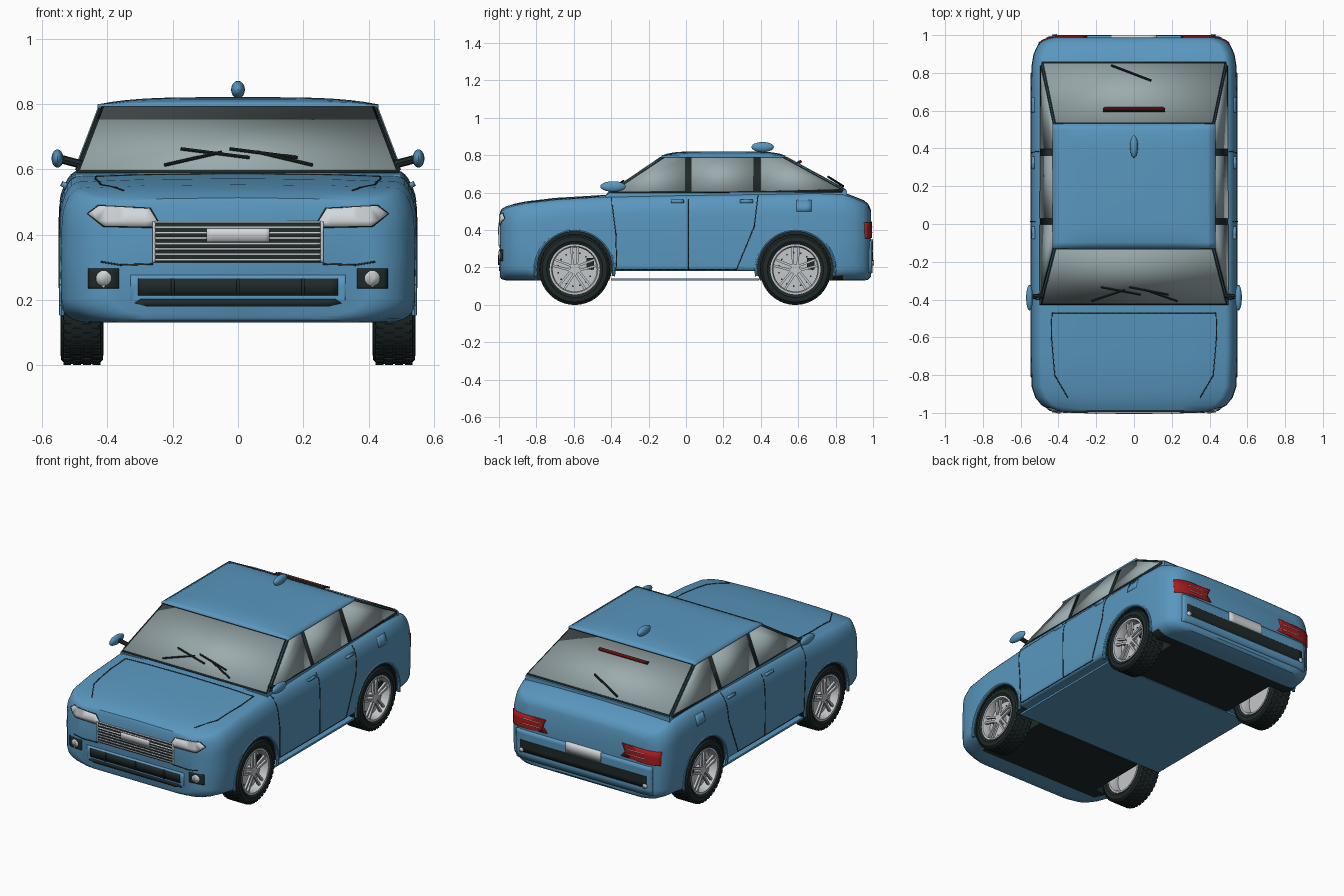
import bpy, bmesh, math
from mathutils import Vector, Matrix
from mathutils.bvhtree import BVHTree

if "Cube" in bpy.data.objects:
    bpy.data.objects.remove(bpy.data.objects["Cube"])

def mat(name, r, g, b):
    m = bpy.data.materials.new(name)
    m.diffuse_color = (r, g, b, 1)
    m.use_nodes = True
    m.node_tree.nodes["Principled BSDF"].inputs["Base Color"].default_value = m.diffuse_color
    return m

BLUE = mat("body_blue", .10, .31, .52)
BLACK = mat("rubber_black", .014, .022, .022)
GLASS = mat("glass_grey", .33, .41, .42)
SILVER = mat("silver", .55, .57, .60)
LAMP = mat("lamp_white", .66, .69, .71)
RED = mat("lamp_red", .38, .012, .012)

def smooth(bm, angle=.6):
    for f in bm.faces:
        f.smooth = True
    for e in bm.edges:
        e.smooth = e.calc_face_angle(0) < angle

def add(name, bm, m, mirror=False, solid=0):
    bmesh.ops.recalc_face_normals(bm, faces=bm.faces[:])
    smooth(bm)
    me = bpy.data.meshes.new(name)
    bm.to_mesh(me)
    me.materials.append(m)
    ob = bpy.data.objects.new(name, me)
    bpy.context.collection.objects.link(ob)
    if solid:
        s = ob.modifiers.new("thickness", 'SOLIDIFY')
        s.thickness, s.offset = solid, 0
    if mirror:
        ob.modifiers.new("mirror", 'MIRROR')
    return ob

def box(bm, c, s, rot=Matrix()):
    bmesh.ops.create_cube(bm, size=1, matrix=rot @ Matrix.Translation(c) @ Matrix.Diagonal((*s, 1)))

def rod(bm, p, q, r, n=8):
    p, q = Vector(p), Vector(q)
    d = q - p
    bmesh.ops.create_cone(bm, cap_ends=True, segments=n, radius1=r, radius2=r, depth=d.length,
        matrix=Matrix.Translation((p + q) / 2) @ d.to_track_quat('Z', 'Y').to_matrix().to_4x4())

def rods(name, segs, r, m, mirror=False):
    bm = bmesh.new()
    for p, q in segs:
        rod(bm, p, q, r)
    return add(name, bm, m, mirror)

def ball(name, c, s, m, mirror=False):
    bm = bmesh.new()
    bmesh.ops.create_uvsphere(bm, u_segments=24, v_segments=14, radius=1,
        matrix=Matrix.Translation(c) @ Matrix.Diagonal((*s, 1)))
    return add(name, bm, m, mirror)

# lower body: rounded sections lofted along y
def section(y, w, zb, zt, a):
    half = [(0, zb), ((w - a) / 2, zb)]
    b = .07 if a > .05 else .03
    for i in range(6):
        t = math.pi / 2 * i / 5
        half.append((w - a + a * math.sin(t), zb + b - b * math.cos(t)))
    half.append((w + .002, (zb + zt) / 2))
    for i in range(8):
        t = math.pi / 2 * i / 7
        half.append((w - .06 + .06 * math.cos(t), zt - .13 + .12 * math.sin(t)))
    half += [((w - .06) * .6, zt - .003), (0, zt)]
    return [(x, y, z) for x, z in half] + [(-x, y, z) for x, z in half[-2:0:-1]]

stations = [(-.995, .40, .15, .495, .15), (-.987, .44, .138, .513, .15), (-.96, .487, .13, .527, .14),
    (-.92, .52, .13, .54, .14), (-.86, .54, .13, .553, .12), (-.7, .545, .13, .572, .05),
    (-.45, .545, .13, .587, .03), (-.41, .545, .13, .59, .02), (-.395, .545, .18, .59, .02),
    (0, .547, .18, .597, .02), (.38, .545, .18, .602, .02), (.395, .545, .13, .602, .02),
    (.7, .545, .13, .607, .05), (.84, .54, .13, .602, .1), (.90, .53, .13, .58, .1),
    (.95, .507, .13, .56, .1), (.975, .475, .135, .54, .1), (.988, .43, .15, .51, .1)]
bm = bmesh.new()
rings = [[bm.verts.new(p) for p in section(*s)] for s in stations]
n = len(rings[0])
for A, B in zip(rings, rings[1:]):
    for i in range(n):
        bm.faces.new((A[i], A[(i + 1) % n], B[(i + 1) % n], B[i]))
bm.faces.new(rings[0])
bm.faces.new(rings[-1])
bmesh.ops.recalc_face_normals(bm, faces=bm.faces[:])
surf = BVHTree.FromBMesh(bm)
body = add("body_shell", bm, BLUE)

# wheel arch openings
WY = (-.595, .585)
bm = bmesh.new()
for y in WY:
    for s in (-1, 1):
        rod(bm, (s * .37, y, .19), (s * .7, y, .19), .205, 48)
cutter = add("arch_cutter", bm, BLACK)
cutter.hide_render = True
bo = body.modifiers.new("arches", 'BOOLEAN')
bo.operation, bo.object, bo.solver = 'DIFFERENCE', cutter, 'EXACT'
me = bpy.data.meshes.new_from_object(body.evaluated_get(bpy.context.evaluated_depsgraph_get()))
body.modifiers.clear()
body.data = me
bpy.data.objects.remove(cutter)
bm = bmesh.new()
bm.from_mesh(me)
smooth(bm)
bm.to_mesh(me)
me.materials.clear()
me.materials.append(BLUE)
me.materials.append(BLACK)
for p in me.polygons:  # dark wheel wells and rear underside
    c = p.center
    well = abs(c.x) < .53 and min(math.hypot(c.y - y, c.z - .19) for y in WY) < .212
    under = p.normal.z < -.8 and .36 < c.y < .86
    p.material_index = 1 if well or under else 0

bm = bmesh.new()
box(bm, (0, -.005, .136), (1.04, .79, .012))
add("floor_plate", bm, BLUE)
for y in WY:
    arc = [(.54, y + .21 * math.cos(t), .19 + .21 * math.sin(t)) for t in
           [math.radians(-10 + 200 * i / 24) for i in range(25)]]
    rods("arch_flare", list(zip(arc, arc[1:])), .009, BLUE, True)

# cabin hull, roof and windows
def sx(z): return .50 - .381 * (z - .585)
def fy(z): return -.43 + (z - .585) / .21 * .31
def ry(z): return .86 - (z - .61) / .185 * .34

bm = bmesh.new()
pts = [(.5, -.43, .55), (.4905, .86, .55), (.5, -.43, .585), (.4905, .86, .61), (.42, -.12, .795), (.42, .52, .795)]
for x, y, z in pts:
    bm.verts.new((x, y, z))
    bm.verts.new((-x, y, z))
bmesh.ops.convex_hull(bm, input=bm.verts[:])
add("cabin_hull", bm, BLUE)

bm = bmesh.new()
bmesh.ops.create_grid(bm, x_segments=20, y_segments=20, size=1)
for v in bm.verts:
    u, w = v.co.x, v.co.y
    v.co = (.43 * u, .2 + .33 * w, .793 + .022 * (1 - u ** 4) * (1 - w ** 6))
add("roof", bm, BLUE, solid=.012)

def plate(name, pts, m, off, mirror=False):
    bm = bmesh.new()
    f = bm.faces.new([bm.verts.new(p) for p in pts])
    f.normal_update()
    d = f.normal * (1 if f.normal.dot(f.calc_center_median() - Vector((0, .2, .6))) > 0 else -1)
    bmesh.ops.translate(bm, verts=bm.verts[:], vec=d * off)
    return add(name, bm, m, mirror, .006)

def pane(name, fn, z0, z1, inset, m, off):
    plate(name, [(s * (sx(z) - inset), fn(z), z) for s, z in ((-1, z0), (1, z0), (1, z1), (-1, z1))], m, off)

pane("windshield_seal", fy, .588, .792, .004, BLACK, .001)
pane("windshield", fy, .594, .786, .012, GLASS, .004)
pane("rear_window_seal", ry, .613, .792, .002, BLACK, .001)
pane("rear_window", ry, .618, .787, .010, GLASS, .004)
side = lambda yz: [(sx(z), y, z) for y, z in yz]
plate("side_window_seal", side([(-.405, .597), (-.118, .791), (.518, .791), (.84, .615), (.835, .602)]), BLACK, .001, True)
for yz in ([(-.385, .604), (-.11, .786), (-.002, .786), (-.002, .604)],
           [(.03, .786), (.362, .786), (.362, .606), (.03, .604)],
           [(.397, .786), (.512, .786), (.822, .617), (.397, .606)]):
    plate("side_window", side(yz), GLASS, .004, True)

# surface details projected on the body
def decal(name, polys, axis, sign, m, t=.008, mirror=False):
    bm = bmesh.new()
    for p in polys:
        bm.faces.new([bm.verts.new((u, v, 0)) for u, v in p])
    for k in range(-26, 27):
        for no in ((1, 0, 0), (0, 1, 0)):
            bmesh.ops.bisect_plane(bm, geom=bm.verts[:] + bm.edges[:] + bm.faces[:],
                plane_co=Vector(no) * (k * .04 + .003), plane_no=no)
    for v in bm.verts:
        c = [v.co.x, v.co.y]
        c.insert(axis, sign * 2)
        d = Vector((0, 0, 0))
        d[axis] = -sign
        hit = surf.ray_cast(Vector(c), d)[0]
        if hit is None:
            c[axis] = sign * .9
            hit = surf.find_nearest(Vector(c))[0]
        v.co = hit
    return add(name, [bm][0], m, mirror, t)

def rect(x0, x1, z0, z1): return [(x0, z0), (x1, z0), (x1, z1), (x0, z1)]
def disc(x, z, r): return [(x + r * math.cos(i * math.pi / 10), z + r * math.sin(i * math.pi / 10)) for i in range(20)]
def strips(pts, w=.0025):
    out = []
    for p, q in zip(pts, pts[1:]):
        p, q = Vector(p), Vector(q)
        o = (q - p).orthogonal().normalized() * w
        out.append([p + o, q + o, q - o, p - o])
    return out

# front face
F, R = (1, -1), (1, 1)
decal("grille", [rect(-.258, .258, .315, .44)], *F, BLACK, .006)
decal("grille_bars", [rect(-.255, .255, z, z + .006) for z in [.32 + .0165 * i for i in range(8)]], *F, SILVER, .014)
decal("grille_frame", [rect(-.262, -.253, .315, .44), rect(.253, .262, .315, .44)], *F, SILVER, .014)
decal("front_plate", [rect(-.097, .097, .377, .419)], *F, LAMP, .02)
lamp = [(.26, .424), (.247, .44), (.272, .48), (.425, .487), (.457, .463), (.41, .427)]
decal("headlight_seal", [[(.353 + (x - .353) * 1.05, .456 + (z - .456) * 1.12) for x, z in lamp]], *F, BLACK, .004, True)
decal("headlight", [lamp], *F, LAMP, .01, True)
decal("fog_housing", [rect(.365, .457, .235, .296)], *F, BLACK, .008, True)
decal("fog_lamp", [disc(.411, .266, .023)], *F, LAMP, .016, True)
decal("intake_surround", [rect(-.33, .33, .203, .277)], *F, BLUE, .008)
decal("lower_intake", [rect(-.306, .306, .213, .266)], *F, BLACK, .012)
decal("intake_bars", [rect(x - .005, x + .005, .213, .266) for x in (-.2, 0, .2)], *F, BLACK, .022)
decal("lip_slot", [[(-.318, .19), (-.28, .18), (.28, .18), (.318, .19), (.3, .202), (-.3, .202)]], *F, BLACK)
decal("bumper_crease", strips([(.26, .31), (.36, .307), (.42, .317)]), *F, BLACK, .004, True)

# rear face
decal("rear_bumper", [rect(-.46, .46, .17, .345)], *R, BLUE, .02)
decal("bumper_band", [rect(-.43, .43, .215, .285)], *R, BLACK, .026)
decal("rear_plate", [rect(-.12, .12, .29, .352)], *R, LAMP, .026)
tail = [(.25, .365), (.5, .355), (.503, .44), (.26, .445), (.28, .40)]
decal("taillight", [tail], *R, RED, .012, True)
decal("taillight_lines", [rect(.29, .42, z, z + .004) for z in (.385, .415)], *R, SILVER, .016, True)
decal("rear_reflector", [disc(.42, .225, .014)], *R, SILVER, .034, True)

# panel seams, handles, fuel flap
decal("hood_seam", strips([(0, -.47), (.435, -.47), (.437, -.6), (.42, -.8), (.35, -.92)]), 2, 1, BLACK, .004, True)
decal("door_seams", strips([(-.4, .575), (-.375, .38), (-.37, .19)]) + strips([(.014, .59), (.014, .19)])
      + strips([(.385, .585), (.365, .42), (.27, .19)]) + strips([(-.37, .19), (.27, .19)]), 0, 1, BLACK, .004, True)
decal("fuel_flap", [rect(.59, .67, .5, .56)], 0, 1, BLUE, .006, True)
decal("door_handles", [rect(-.08, -.012, .544, .558), rect(.29, .358, .544, .558)], 0, 1, BLUE, .026, True)

# mirrors, fin, wipers, brake light
ball("mirror_housing", (.553, -.39, .633), (.018, .068, .028), BLUE, True)
rods("mirror_arm", [((.48, -.38, .615), (.545, -.385, .632))], .013, BLACK, True)
ball("roof_fin", (0, .41, .844), (.021, .06, .027), BLUE)
def on(fn, off, x, z): return (x, fn(z) + off, z + .008)
wip = [((-.225, .605), (-.05, .645)), ((-.175, .655), (.035, .628)), ((-.025, .655), (.182, .628)), ((.06, .645), (.228, .605))]
rods("front_wipers", [(on(fy, -.008, *p), on(fy, -.008, *q)) for p, q in wip], .005, BLACK)
rods("rear_wiper", [((-.12, .84, .635), (.09, .76, .685))], .006, BLACK)
rods("brake_light_base", [((-.165, .604, .762), (.165, .604, .762))], .01, BLACK)
rods("brake_light", [((-.155, .612, .766), (.155, .612, .766))], .008, RED)

# wheels
def lathe(prof, n=48):
    bm = bmesh.new()
    rs = [[bm.verts.new((x, r * math.cos(2 * math.pi * i / n), r * math.sin(2 * math.pi * i / n)))
           for x, r in prof] for i in range(n)]
    k = len(prof)
    for i in range(n):
        for j in range(k):
            A, B = rs[i], rs[(i + 1) % n]
            bm.faces.new((A[j], A[(j + 1) % k], B[(j + 1) % k], B[j]))
    return bm

RX = lambda a: Matrix.Rotation(a, 4, 'X')
tire = lathe([(.053, .128), (.066, .15), (.064, .174), (.05, .187), (-.05, .187), (-.064, .174), (-.066, .15), (-.053, .128)])
for i in range(40):  # tread blocks
    for j, x in enumerate((-.045, -.015, .015, .045)):
        box(tire, (x, 0, .186), (.024, .019, .008), RX(2 * math.pi * (i + .5 * (j % 2)) / 40))
rim = lathe([(.06, .134), (.06, .124), (.045, .118), (-.05, .118), (-.06, .124), (-.06, .134)])
rod(rim, (.0, 0, 0), (.01, 0, 0), .12, 40)
rod(rim, (.0, 0, 0), (.05, 0, 0), .026, 20)
for i in range(5):
    for s in (-1, 1):
        box(rim, (.043, s * .011, .07), (.014, .012, .108), RX(2 * math.pi * i / 5 + s * -.05))
brake = bmesh.new()
box(brake, (.018, .082, .03), (.02, .04, .06))
for i in range(15):
    a = 2 * math.pi * i / 15
    rod(brake, (.009, .09 * math.cos(a), .09 * math.sin(a)), (.012, .09 * math.cos(a), .09 * math.sin(a)), .005)
parts = [add("tire", tire, BLACK), add("rim", rim, SILVER), add("brake_caliper", brake, BLACK)]
for s in (1, -1):
    for y in WY:
        for p in parts:
            o = p.copy()
            bpy.context.collection.objects.link(o)
            o.location = (s * .478, y, .19)
            o.scale = (s, 1, 1)
for p in parts:
    bpy.data.objects.remove(p)
